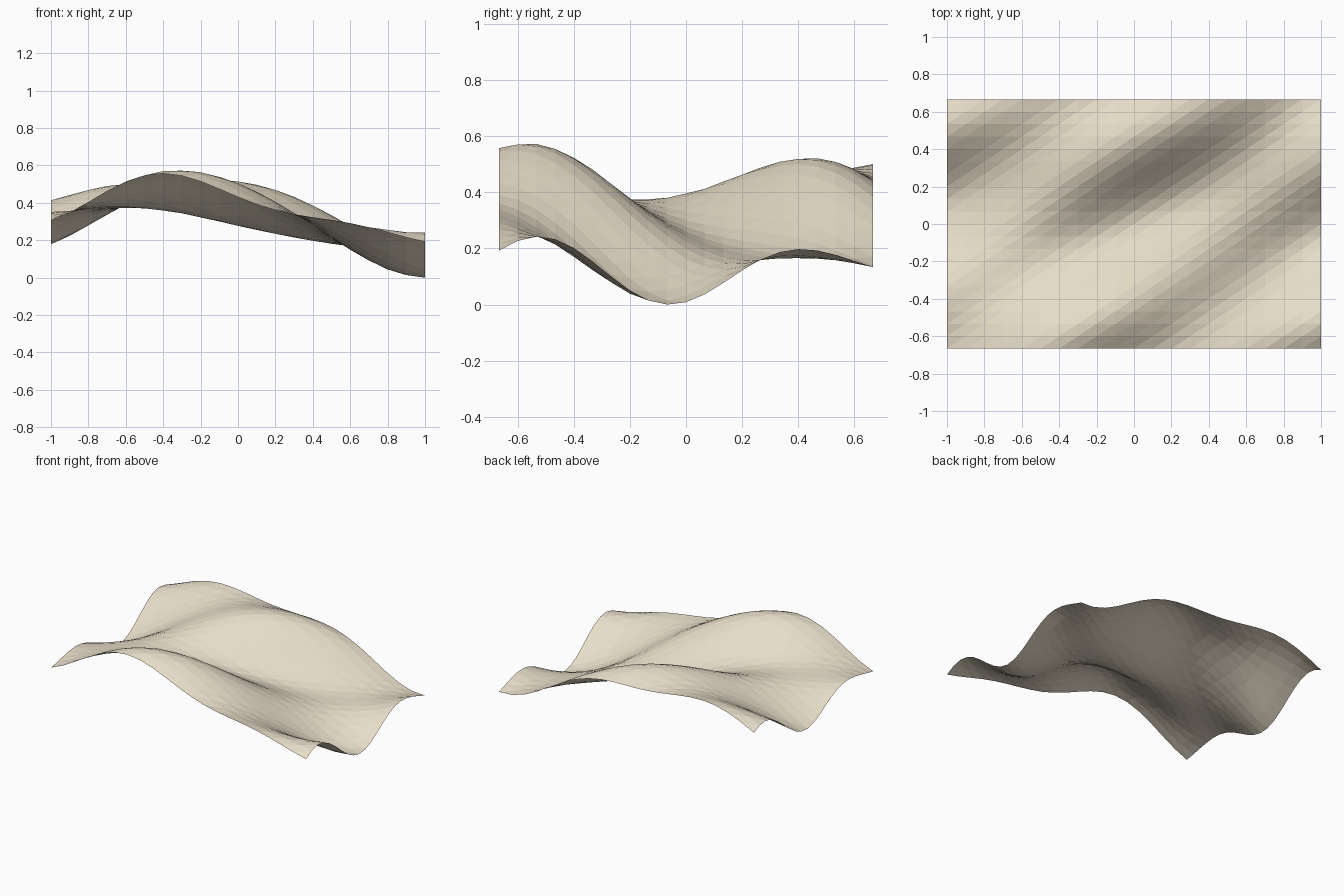
import bpy, bmesh
from math import cos

if "Cube" in bpy.data.objects:
    bpy.data.objects.remove(bpy.data.objects["Cube"])

# Rippled sheet: an open, flat-shaded triangle grid, 2 x 1.333 units
NX, NY = 20, 20
HALF_X, HALF_Y = 1.0, 2.0 / 3.0


def height(x, y):
    swell = 0.245 - 0.075 * x + 0.125 * cos(3.1 * (x + 0.19))   # broad tilted hump along x
    swell += 0.02 * cos(5.25 * x + 3.57)                        # fuller flanks of the hump
    trough = 0.078 * (1 - cos(5.65 * y))                        # central furrow along y
    ripple = 0.048 * cos(5.25 * x - 8 * y + 3.33)               # diagonal ripple
    return swell + trough + ripple


bm = bmesh.new()
rows = []
for j in range(NY + 1):
    y = HALF_Y * (2 * j / NY - 1)
    row = []
    for i in range(NX + 1):
        x = HALF_X * (2 * i / NX - 1)
        row.append(bm.verts.new((x, y, height(x, y))))
    rows.append(row)
for a, b in zip(rows, rows[1:]):
    for i in range(NX):
        bm.faces.new((a[i], a[i + 1], b[i + 1]))
        bm.faces.new((a[i], b[i + 1], b[i]))

# Rest the lowest point on the ground
low = min(v.co.z for v in bm.verts)
bmesh.ops.translate(bm, verts=bm.verts, vec=(0, 0, -low))

mesh = bpy.data.meshes.new("rippled_sheet")
bm.to_mesh(mesh)
bm.free()
sand = bpy.data.materials.new("sand")
sand.diffuse_color = (0.8, 0.72, 0.58, 1)
sand.use_nodes = True
sand.node_tree.nodes["Principled BSDF"].inputs["Base Color"].default_value = sand.diffuse_color
mesh.materials.append(sand)
bpy.context.collection.objects.link(bpy.data.objects.new("rippled_sheet", mesh))
